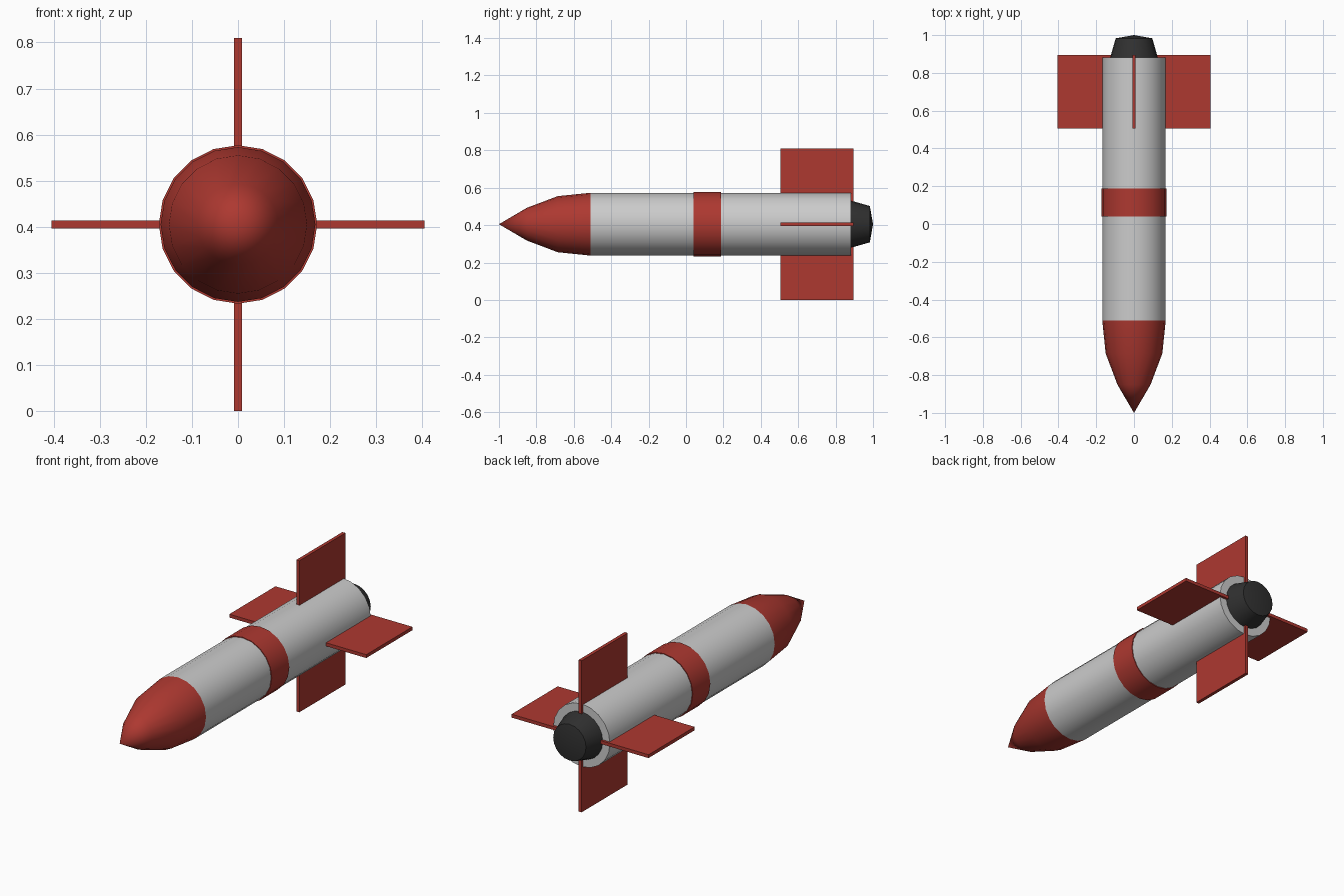
import bpy, bmesh
from math import cos, sin, pi, radians

if "Cube" in bpy.data.objects:
    bpy.data.objects.remove(bpy.data.objects["Cube"])

AXIS_Z = 0.405
SIDES = 20

def material(name, rgb):
    m = bpy.data.materials.new(name)
    m.diffuse_color = (*rgb, 1)
    m.use_nodes = True
    m.node_tree.nodes["Principled BSDF"].inputs["Base Color"].default_value = m.diffuse_color
    return m

red = material("red_paint", (0.42, 0.04, 0.03))
dark = material("dark_metal", (0.03, 0.03, 0.03))

def finish(name, bm, mat):
    bmesh.ops.remove_doubles(bm, verts=bm.verts, dist=1e-5)
    bmesh.ops.recalc_face_normals(bm, faces=bm.faces)
    mesh = bpy.data.meshes.new(name)
    bm.to_mesh(mesh)
    bm.free()
    ob = bpy.data.objects.new(name, mesh)
    bpy.context.collection.objects.link(ob)
    if mat:
        mesh.materials.append(mat)
    return ob

def lathe(name, profile, mat=None):
    """Revolve (y, radius) points around the long axis."""
    bm = bmesh.new()
    rings = [[bm.verts.new((r * sin(2 * pi * i / SIDES), y,
                            AXIS_Z + r * cos(2 * pi * i / SIDES)))
              for i in range(SIDES)] for y, r in profile]
    for a, b in zip(rings, rings[1:]):
        for i in range(SIDES):
            j = (i + 1) % SIDES
            bm.faces.new((a[i], a[j], b[j], b[i]))
    ob = finish(name, bm, mat)
    bpy.ops.object.select_all(action='DESELECT')
    ob.select_set(True)
    bpy.context.view_layer.objects.active = ob
    bpy.ops.object.shade_smooth_by_angle(angle=radians(40))
    return ob

def plate(name, size):
    """Flat fin plate running through the tail, centred on the axis."""
    bm = bmesh.new()
    bmesh.ops.create_cube(bm, size=1)
    bmesh.ops.scale(bm, vec=size, verts=bm.verts)
    bmesh.ops.translate(bm, vec=(0, 0.7, AXIS_Z), verts=bm.verts)
    return finish(name, bm, red)

# Pointed nose
lathe("nose", [(-1.0, 0), (-0.85, 0.088), (-0.685, 0.15), (-0.51, 0.168)], red)

# Main tube with closed tail end
lathe("body", [(-0.51, 0.168), (0.882, 0.168), (0.882, 0)])

# Raised stripe around the middle
lathe("band", [(0.04, 0.166), (0.04, 0.172), (0.188, 0.172), (0.188, 0.166)], red)

# Domed exhaust at the tail
lathe("nozzle", [(0.86, 0.13), (0.885, 0.125), (0.983, 0.097), (1.0, 0)], dark)

# Crossed tail fins
plate("side_fins", (0.81, 0.39, 0.018))
plate("upright_fins", (0.018, 0.39, 0.81))
